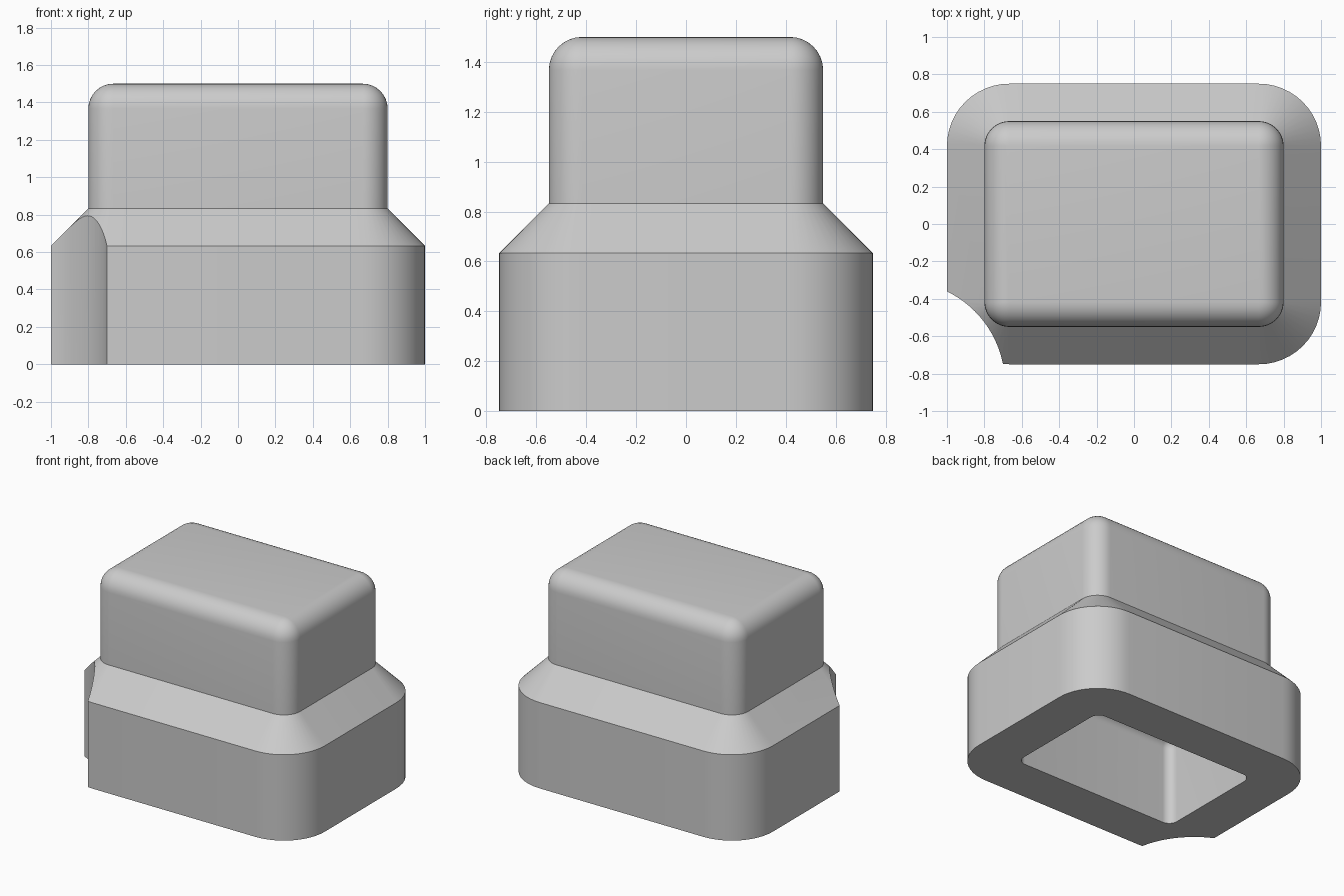
import bpy, bmesh
from math import sin, cos, pi

old = bpy.data.objects.get("Cube")
if old:
    bpy.data.objects.remove(old)

ARC = 12      # segments per rounded corner
FILLET = 8    # segments per edge rounding

grey = bpy.data.materials.new("plain grey")
grey.use_nodes = True
colour = (0.6, 0.6, 0.6, 1)
grey.diffuse_color = colour
grey.node_tree.nodes["Principled BSDF"].inputs["Base Color"].default_value = colour


def ring(bm, core_x, core_y, radius, z):
    """Rounded rectangle: a core rectangle grown outward by a radius."""
    verts = []
    for corner, (sx, sy) in enumerate([(1, 1), (-1, 1), (-1, -1), (1, -1)]):
        for i in range(ARC + 1):
            a = (corner + i / ARC) * pi / 2
            verts.append(bm.verts.new((sx * core_x + radius * cos(a),
                                       sy * core_y + radius * sin(a), z)))
    return verts


def rounded_end(radius, top):
    """Radius and height steps of a quarter-round under a flat end."""
    steps = [i / FILLET * pi / 2 for i in range(FILLET + 1)]
    return [(radius * cos(t), top - radius + radius * sin(t)) for t in steps]


# Outer shell and inner cavity as one continuous loft
outer_core, inner_core = (0.667, 0.417), (0.6, 0.35)
cavity = rounded_end(0.067, 0.633)[::-1] + [(0.067, 0)]
shell = [(0.333, 0), (0.333, 0.633), (0.133, 0.833)] + rounded_end(0.133, 1.5)

bm = bmesh.new()
rings = [ring(bm, *inner_core, r, z) for r, z in cavity]
rings += [ring(bm, *outer_core, r, z) for r, z in shell]
for low, high in zip(rings, rings[1:]):
    for i in range(len(low)):
        j = (i + 1) % len(low)
        bm.faces.new((low[i], low[j], high[j], high[i]))
bm.faces.new(rings[0])
bm.faces.new(rings[-1])
bmesh.ops.remove_doubles(bm, verts=bm.verts, dist=0.0005)
bmesh.ops.recalc_face_normals(bm, faces=bm.faces)
mesh = bpy.data.meshes.new("stepped_housing")
bm.to_mesh(mesh)
bm.free()
housing = bpy.data.objects.new("stepped_housing", mesh)
bpy.context.collection.objects.link(housing)
mesh.materials.append(grey)

# Round corner notch
bpy.ops.mesh.primitive_cylinder_add(vertices=96, radius=0.551, depth=3,
                                    location=(-1.241, -0.856, 0.7))
cutter = bpy.context.object
cutter.name = "notch_cutter"
cutter.hide_render = True
cutter.data.materials.append(grey)

notch = housing.modifiers.new("corner_notch", 'BOOLEAN')
notch.operation = 'DIFFERENCE'
notch.solver = 'EXACT'
notch.object = cutter

bpy.ops.object.select_all(action='DESELECT')
housing.select_set(True)
bpy.context.view_layer.objects.active = housing
bpy.ops.object.modifier_apply(modifier=notch.name)
bpy.data.objects.remove(cutter)
bpy.ops.object.shade_smooth_by_angle(angle=pi / 6)
